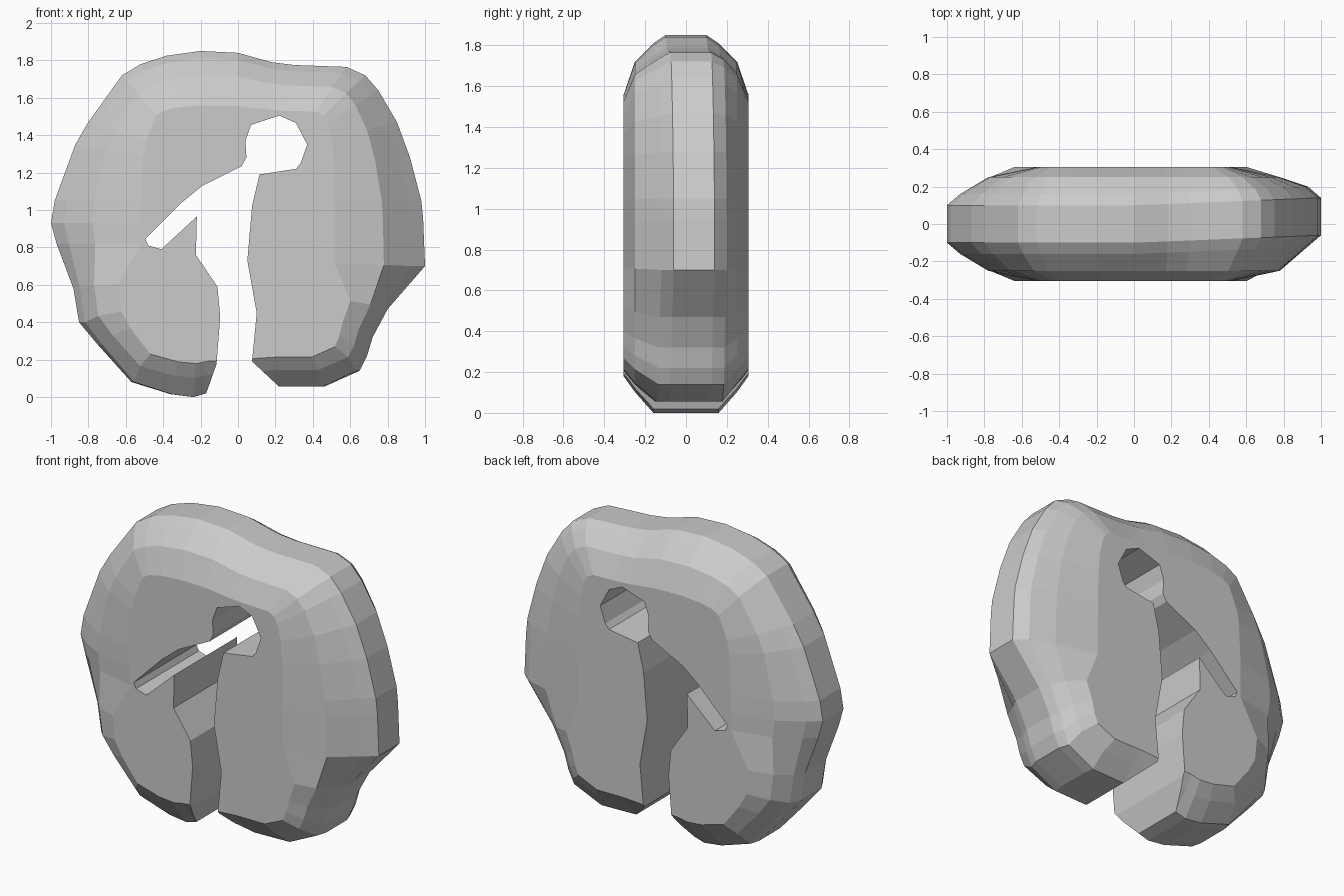
import bpy, bmesh

if "Cube" in bpy.data.objects:
    bpy.data.objects.remove(bpy.data.objects["Cube"])

# Outer front silhouette (x, z)
OUTLINE = [(-1, .93), (-.98, 1.05), (-.87, 1.35), (-.8, 1.47), (-.62, 1.72), (-.52, 1.78),
           (-.38, 1.825), (-.2, 1.85), (0, 1.84), (.18, 1.79), (.3, 1.775), (.58, 1.765),
           (.68, 1.72), (.75, 1.64), (.85, 1.47), (.92, 1.28), (.98, 1.05), (.99, .95),
           (1, .7), (.8, .47), (.72, .32), (.69, .22), (.65, .14), (.46, .055),
           (.22, .055), (-.17, .02), (-.24, 0), (-.36, .015), (-.57, .08), (-.75, .28),
           (-.85, .4), (-.88, .58), (-.97, .82)]

# Gap between the legs, side slit and round hole (x, z)
GAP = [(-.19, -.1), (-.17, .02), (-.115, .175), (-.095, .43), (-.11, .59), (-.225, .76),
       (-.22, .965), (-.41, .79), (-.48, .81), (-.495, .845), (-.3, 1.04), (-.19, 1.13),
       (.02, 1.235), (.045, 1.28), (.04, 1.37), (.07, 1.455), (.22, 1.505), (.31, 1.465),
       (.37, 1.35), (.335, 1.25), (.31, 1.22), (.115, 1.19), (.075, 1.02), (.05, .73),
       (.1, .45), (.075, .19), (.22, .055), (.23, -.1)]

# Rounded edge: y, side inset, top inset, bottom inset
EDGE = [(.1, 0, 0, 0), (.16, .07, .04, 0), (.25, .22, .13, .1), (.305, .48, .29, .175)]
LEVELS = [(-y, d, t, b) for y, d, t, b in reversed(EDGE)] + EDGE


def loft(name, loops):
    bm = bmesh.new()
    rings = [[bm.verts.new(p) for p in loop] for loop in loops]
    n = len(rings[0])
    for a, b in zip(rings, rings[1:]):
        for i in range(n):
            j = (i + 1) % n
            bm.faces.new((a[i], a[j], b[j], b[i]))
    bm.faces.new(rings[0])
    bm.faces.new(rings[-1])
    bmesh.ops.recalc_face_normals(bm, faces=bm.faces)
    mesh = bpy.data.meshes.new(name)
    bm.to_mesh(mesh)
    bm.free()
    obj = bpy.data.objects.new(name, mesh)
    bpy.context.collection.objects.link(obj)
    return obj


def inset(x, z, y, side, top, bottom):
    if z < .6:
        side *= .65
    t = (z - .93) / .92
    lean = .04 * max(x, 0) if abs(y) < .2 else 0
    return (x - side * x * abs(x), y + lean,
            z - top * t * t if t > 0 else z + bottom * t * t)


# Body slab with faceted rounded rim
body = loft("body", [[inset(x, z, *lv) for x, z in OUTLINE] for lv in LEVELS])

# Cut the gap straight through
cutter = loft("gap_cutter", [[(x, y, z) for x, z in GAP] for y in (-.6, .6)])
cutter.hide_render = True
cut = body.modifiers.new("gap", "BOOLEAN")
cut.operation = "DIFFERENCE"
cut.solver = "EXACT"
cut.object = cutter
bpy.context.view_layer.objects.active = body
bpy.ops.object.modifier_apply(modifier="gap")
bpy.data.objects.remove(cutter)
